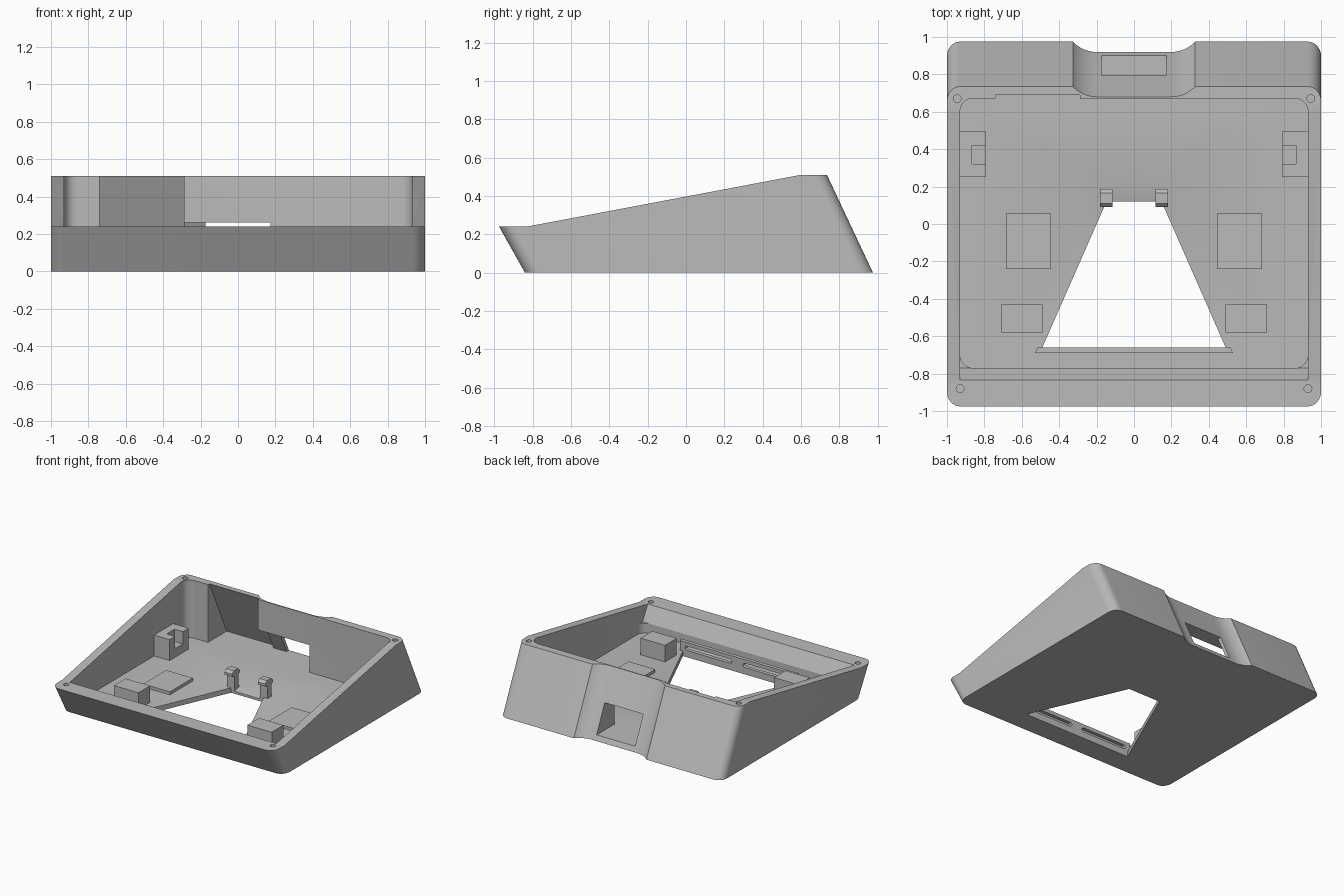
import bpy, bmesh, math
from mathutils import Vector

cube = bpy.data.objects.get("Cube")
if cube:
    bpy.data.objects.remove(cube, do_unlink=True)

grey = bpy.data.materials.new("light grey plastic")
grey.use_nodes = True
grey.diffuse_color = (0.5, 0.5, 0.5, 1)
grey.node_tree.nodes["Principled BSDF"].inputs["Base Color"].default_value = (0.5, 0.5, 0.5, 1)

FLOOR = 0.04
LEAN = 0.47  # back wall lean, y per z


def prism(name, axis, pts, lo, hi, lean=0):
    """Extrude a (y, z) profile along x, an (x, z) one along y, or an (x, y) one along z."""
    def place(p, t):
        a, b = p
        co = {"x": (t, a, b), "y": (a, t, b), "z": (a, b, t)}[axis]
        return Vector((co[0], co[1] - lean * co[2], co[2]))
    bm = bmesh.new()
    low = [bm.verts.new(place(p, lo)) for p in pts]
    high = [bm.verts.new(place(p, hi)) for p in pts]
    bm.faces.new(low)
    bm.faces.new(high)
    for i in range(len(pts)):
        j = (i + 1) % len(pts)
        bm.faces.new((low[i], low[j], high[j], high[i]))
    bmesh.ops.recalc_face_normals(bm, faces=bm.faces)
    mesh = bpy.data.meshes.new(name)
    bm.to_mesh(mesh)
    bm.free()
    mesh.materials.append(grey)
    ob = bpy.data.objects.new(name, mesh)
    bpy.context.collection.objects.link(ob)
    return ob


def rect(x0, x1, y0, y1):
    return [(x0, y0), (x1, y0), (x1, y1), (x0, y1)]


def round_rect(x0, x1, y0, y1, r, n=8):
    pts = []
    corners = [(x1 - r, y1 - r), (x0 + r, y1 - r), (x0 + r, y0 + r), (x1 - r, y0 + r)]
    for k, (cx, cy) in enumerate(corners):
        for i in range(n + 1):
            a = math.pi / 2 * (k + i / n)
            pts.append((cx + r * math.cos(a), cy + r * math.sin(a)))
    return pts


def cut(ob, cutter):
    """Subtract the cutter, then discard it."""
    cutter.hide_render = True
    mod = ob.modifiers.new("cut", "BOOLEAN")
    mod.operation = "DIFFERENCE"
    mod.solver = "EXACT"
    mod.object = cutter
    bpy.context.view_layer.update()
    graph = bpy.context.evaluated_depsgraph_get()
    mesh = bpy.data.meshes.new_from_object(ob.evaluated_get(graph))
    ob.modifiers.clear()
    ob.data = mesh
    bpy.data.objects.remove(cutter, do_unlink=True)


# Wedge-shaped case with rounded leaning corners
side = [(-0.84, 0), (0.975, 0), (0.735, 0.51), (0.6, 0.51), (-0.83, 0.24), (-0.975, 0.24)]
case = prism("case", "x", side, -1, 1)
bm = bmesh.new()
bm.from_mesh(case.data)
corners = []
for e in bm.edges:
    a, b = (v.co for v in e.verts)
    outer = min(abs(a.y), abs(b.y)) > 0.7 and a.y * b.y > 0
    if abs(a.x - b.x) < 0.01 and outer and abs(a.z - b.z) > 0.2:
        corners.append(e)
bmesh.ops.bevel(bm, geom=corners, offset=0.07, segments=8, profile=0.5, affect="EDGES")
bm.to_mesh(case.data)
bm.free()

# Inner tray, and the leaning upper part of its front wall
cut(case, prism("tray", "z", round_rect(-0.93, 0.93, -0.77, 0.672, 0.07), FLOOR, 0.8))
cut(case, prism("front_slope", "x", [(-0.867, 0.3), (-0.77, 0.12), (-0.6, 0.12), (-0.6, 0.3)], -0.929, 0.929))

# Concave scoop in the back wall
arc = []
for i in range(9):
    dx = 0.14 * i / 8
    arc.append((0.2 + dx, 0.92 + 0.175 - math.sqrt(0.175 ** 2 - dx ** 2)))
arc.append((0.34, 1.4))
cut(case, prism("scoop", "z", [(-x, y) for x, y in reversed(arc)] + arc, -0.1, 0.6, LEAN))

# Leaning recess inside the back wall, with the port and its side pocket
cut(case, prism("recess", "x", [(0.6, FLOOR), (0.911, FLOOR), (0.671, 0.55), (0.6, 0.55)], -0.74, -0.29))
cut(case, prism("pocket", "x", [(0.6, FLOOR), (0.87, FLOOR), (0.766, 0.262), (0.6, 0.262)], -0.3, -0.16))
cut(case, prism("port", "y", rect(-0.173, 0.173, FLOOR, 0.262), 0.6, 1.2))

# Tapered floor opening with a sloped back edge
cut(case, prism("opening", "z", [(-0.49, -0.66), (0.49, -0.66), (0.147, 0.12), (-0.147, 0.12)], -0.1, 0.1))
cut(case, prism("opening_chamfer", "x", [(0.1, 0.015), (0.2, FLOOR), (0.2, 0.06), (0.1, 0.06)], -0.115, 0.115))

# Screw holes in the rim
for s in (-1, 1):
    for x, y, z in ((0.945, 0.67, 0.4), (0.93, -0.88, 0.18)):
        ring = round_rect(s * x - 0.021, s * x + 0.021, y - 0.021, y + 0.021, 0.0209, 4)
        cut(case, prism("screw_hole", "z", ring, z, 0.7))

# Slotted lip along the front of the opening
lip = prism("slotted_lip", "z", [(-0.53, -0.69), (0.53, -0.69), (0.515, -0.66), (-0.515, -0.66)], 0.03, 0.12)
for s in (-1, 1):
    cut(lip, prism("slot", "y", round_rect(*sorted((s * 0.05, s * 0.47)), 0.055, 0.09, 0.017, 4), -0.8, -0.6))

# Mirrored fittings on the floor
base = FLOOR - 0.01
for s, label in ((-1, "right"), (1, "left")):
    def box(name, x0, x1, y0, y1, top):
        return prism(f"{label}_{name}", "z", rect(*sorted((s * x0, s * x1)), y0, y1), base, top)

    box("front_block", 0.49, 0.71, -0.58, -0.43, 0.175)
    box("floor_pad", 0.445, 0.685, -0.24, 0.055, 0.065)
    bracket = box("side_bracket", 0.79, 0.935, 0.25, 0.495, 0.21)
    notch = rect(*sorted((s * 0.7, s * 0.865)), 0.32, 0.42)
    cut(bracket, prism("notch", "z", notch, 0.11, 0.4))
    hook = [(0.12, base), (0.17, base), (0.17, 0.14), (0.187, 0.15), (0.187, 0.17),
            (0.165, 0.19), (0.11, 0.19), (0.09, 0.17), (0.09, 0.15), (0.12, 0.14)]
    prism(f"{label}_hinge_post", "x", hook, *sorted((s * 0.115, s * 0.183)))

# Smooth the rounded walls and keep the edges sharp
bpy.ops.object.select_all(action="DESELECT")
case.select_set(True)
bpy.context.view_layer.objects.active = case
bpy.ops.object.shade_smooth_by_angle(angle=math.radians(25))
